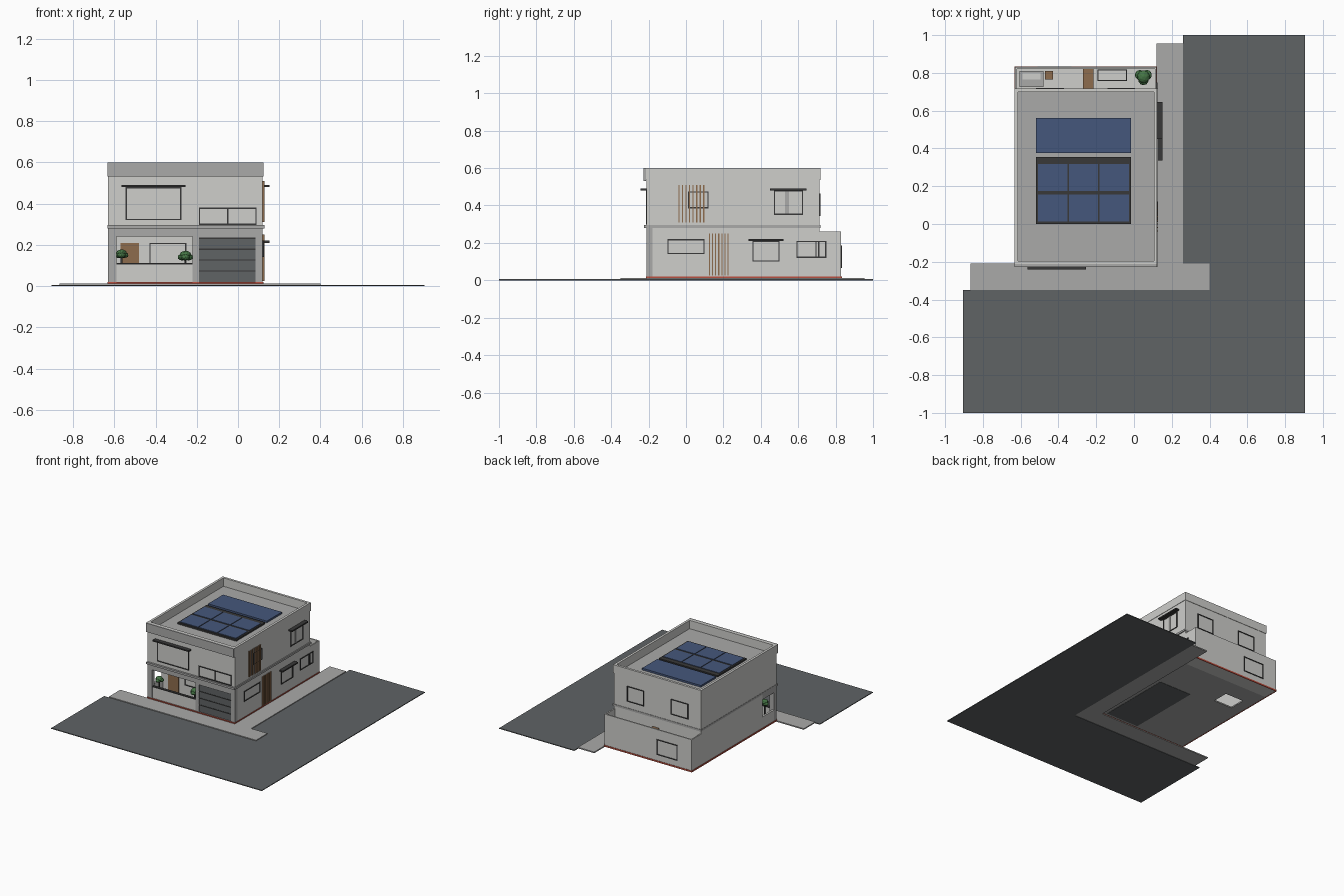
import bpy
import bmesh
from mathutils import Matrix, Vector

default_cube = bpy.data.objects.get("Cube")
if default_cube:
    bpy.data.objects.remove(default_cube, do_unlink=True)


def make_material(name, red, green, blue):
    material = bpy.data.materials.new(name)
    material.use_nodes = True
    colour = (red, green, blue, 1)
    material.diffuse_color = colour
    material.node_tree.nodes["Principled BSDF"].inputs["Base Color"].default_value = colour
    return material


white = make_material("white_plaster", .62, .62, .6)
grey = make_material("grey_concrete", .4, .4, .395)
asphalt = make_material("asphalt_grey", .115, .125, .13)
dark = make_material("dark_metal", .04, .04, .04)
blue = make_material("solar_blue", .06, .095, .2)
brown = make_material("warm_wood", .27, .15, .075)
green = make_material("leaf_green", .06, .18, .06)
red = make_material("red_plinth", .5, .08, .05)

# Main lines of the house
WEST, EAST, FRONT, REAR, YARD = -.63, .12, -.21, .715, .83
FLOOR, SLAB, UPPER, DECK, TOP = .02, .28, .295, .535, .6
THICK = .015
PORCH_BACK, PORCH_EAST, PORCH_SILL, PORCH_HEAD = -.04, -.2, .105, .24


def build_object(name, bm, material):
    mesh = bpy.data.meshes.new(name)
    bm.to_mesh(mesh)
    bm.free()
    mesh.materials.append(material)
    part = bpy.data.objects.new(name, mesh)
    bpy.context.collection.objects.link(part)
    return part


def boxes(name, material, *spans):
    """Each span is x range, y range, z range."""
    bm = bmesh.new()
    for xs, ys, zs in spans:
        low = Vector((xs[0], ys[0], zs[0]))
        high = Vector((xs[1], ys[1], zs[1]))
        size = Matrix.Diagonal(high - low).to_4x4()
        bmesh.ops.create_cube(bm, size=1, matrix=Matrix.Translation((low + high) / 2) @ size)
    return build_object(name, bm, material)


def ring(name, material, xs, ys, zs, thick):
    """Four walls around a rectangle."""
    (x0, x1), (y0, y1) = xs, ys
    return boxes(name, material,
                 ((x0, x0 + thick), ys, zs), ((x1 - thick, x1), ys, zs),
                 ((x0 + thick, x1 - thick), (y0, y0 + thick), zs),
                 ((x0 + thick, x1 - thick), (y1 - thick, y1), zs))


def on_wall(side, along, depth, zs):
    """Span on a wall: side is east, front, rear or a y position facing front."""
    if side == "east":
        return ((EAST, EAST + depth), along, zs)
    if side == "rear":
        return (along, (REAR, REAR + depth), zs)
    if side == "yard":
        return (along, (YARD, YARD + depth), zs)
    plane = FRONT if side == "front" else side
    return (along, (plane - depth, plane), zs)


def window(name, side, along, zs, bars=(), awning=False):
    a0, a1 = along
    z0, z1 = zs
    bar, depth = .006, .005
    spans = [((a0, a1), (z0, z0 + bar)), ((a0, a1), (z1 - bar, z1)),
             ((a0, a0 + bar), zs), ((a1 - bar, a1), zs)]
    spans += [((b - bar / 2, b + bar / 2), zs) for b in bars]
    boxes(name, dark, *[on_wall(side, a, depth, z) for a, z in spans])
    if awning:
        over = .02
        boxes(name + "_awning", dark,
              on_wall(side, (a0 - over, a1 + over), .032, (z1, z1 + .01)))


def slats(name, start, end, zs, count=7):
    step = (end - start) / (count - 1)
    boxes(name, brown, *[on_wall("east", (start + i * step - .003, start + i * step + .003), .008, zs)
                         for i in range(count)])


def bush(name, centre, radius, trunk_base):
    bm = bmesh.new()
    middle = Vector(centre)
    for dx, dy, dz, scale in ((0, 0, .3, .75), (.4, .2, 0, .6), (-.4, .2, 0, .6), (0, -.4, 0, .6)):
        spot = Matrix.Translation(middle + Vector((dx, dy, dz)) * radius)
        squash = Matrix.Diagonal((1, 1, .7, 1))
        bmesh.ops.create_icosphere(bm, subdivisions=2, radius=radius * scale, matrix=spot @ squash)
    build_object(name, bm, green)
    x, y, z = centre
    boxes(name + "_trunk", dark, ((x - .004, x + .004), (y - .004, y + .004), (trunk_base, z)))


# Ground
boxes("road", asphalt, ((-.905, .905), (-1, -.35), (0, .006)),
      ((.26, .905), (-.35, 1), (0, .006)))
boxes("pavement", grey, ((-.865, .4), (-.35, FRONT), (.003, .012)),
      ((EAST, .26), (FRONT, .955), (.003, .012)))

# Floor with a stair opening, and the red plinth strip
HOLE_X, HOLE_Y = (-.54, -.38), (.44, .57)
ground = (.01, FLOOR)
boxes("house_floor", grey, ((WEST, HOLE_X[0]), (FRONT, REAR), ground),
      ((HOLE_X[1], EAST), (FRONT, REAR), ground),
      (HOLE_X, (FRONT, HOLE_Y[0]), ground), (HOLE_X, (HOLE_Y[1], REAR), ground))
boxes("garage_floor", asphalt, ((-.19, .09), (-.19, .4), (.008, .022)))
ring("plinth", red, (WEST - .003, EAST + .003), (FRONT - .004, YARD + .003), (.008, FLOOR), .006)

# Ground storey walls
storey = (FLOOR, SLAB)
boxes("lower_walls", white,
      ((EAST - THICK, EAST), (FRONT + .03, REAR), storey),
      ((WEST, WEST + THICK), (PORCH_BACK, REAR), storey),
      ((WEST, EAST), (REAR - THICK, REAR), storey),
      ((WEST, PORCH_EAST), (PORCH_BACK, PORCH_BACK + THICK), storey),
      ((PORCH_EAST, PORCH_EAST + THICK), (FRONT + .03, .4), storey))

# Porch and garage frame
boxes("front_frame", grey,
      ((WEST, WEST + .04), (FRONT, FRONT + .03), storey),
      ((-.22, -.19), (FRONT, FRONT + .03), storey),
      ((.085, EAST), (FRONT, FRONT + .03), storey),
      ((WEST + .04, -.22), (FRONT, FRONT + .03), (PORCH_HEAD, SLAB)),
      ((-.19, .085), (FRONT, FRONT + .03), (.235, SLAB)),
      ((WEST, WEST + THICK), (FRONT + .03, PORCH_BACK), (PORCH_HEAD, SLAB)))
boxes("porch_low_wall", white,
      ((WEST + .04, -.22), (FRONT + .004, FRONT + .02), (FLOOR, PORCH_SILL)),
      ((WEST, WEST + THICK), (FRONT + .03, PORCH_BACK), (FLOOR, PORCH_SILL)))
boxes("porch_rail", dark,
      ((WEST + .04, -.22), (FRONT + .002, FRONT + .022), (PORCH_SILL, PORCH_SILL + .007)))
boxes("front_door", brown, on_wall(PORCH_BACK, (-.57, -.48), .006, (FLOOR, .21)))
window("porch_window", PORCH_BACK, (-.43, -.25), (.1, .21))
bush("porch_bush_right", (-.565, -.16, .15), .034, FLOOR)
bush("porch_bush_left", (-.255, -.165, .14), .038, FLOOR)
boxes("garage_door", asphalt, ((-.19, .085), (FRONT + .006, FRONT + .02), (FLOOR, .235)))
boxes("garage_door_grooves", dark,
      *[((-.19, .085), (FRONT + .003, FRONT + .008), (z, z + .006)) for z in (.07, .123, .176, .229)])

# Rear yard
yard_height = (FLOOR, .26)
boxes("yard_walls", white,
      ((WEST, WEST + .01), (REAR, YARD), yard_height),
      ((EAST - .01, EAST), (REAR, YARD), yard_height),
      ((WEST, EAST), (YARD - .01, YARD), yard_height),
      ((WEST, EAST), (REAR, YARD), ground))
boxes("yard_sink", grey, ((-.605, -.48), (.725, .81), (FLOOR, .14)))
boxes("yard_sink_basin", white, ((-.59, -.495), (.765, .8), (.14, .145)))
boxes("yard_stool", brown, ((-.47, -.43), (.765, .81), (FLOOR, .15)))
boxes("yard_door", brown, ((-.27, -.215), (REAR, .82), (FLOOR, .21)))
boxes("yard_washer", white, ((-.19, -.04), (.76, .815), (FLOOR, .13)))
ring("yard_washer_trim", dark, (-.192, -.038), (.758, .817), (.125, .132), .004)
bush("yard_bush", (.05, .78, .17), .045, FLOOR)

# Upper storey, slab and roof
ring("upper_walls", white, (WEST, EAST), (FRONT, REAR), (UPPER, TOP), THICK)
boxes("middle_slab", grey, ((WEST - .002, EAST + .008), (FRONT - .015, REAR + .003), (SLAB, UPPER)))
boxes("roof_deck", grey, ((WEST + THICK, EAST - THICK), (FRONT + THICK, REAR - THICK), (.52, DECK)))
ring("parapet_band", white, (WEST - .003, EAST + .003), (FRONT - .003, REAR + .003), (DECK, TOP), .006)
boxes("front_fascia", grey, ((WEST - .003, EAST + .003), (FRONT - .018, FRONT - .003), (DECK - .003, TOP)))

# Solar roof
PANEL_X = (-.52, -.015)
boxes("solar_frame", dark, (PANEL_X, (0, .355), (DECK, DECK + .012)))
boxes("plain_panel", blue, (PANEL_X, (.375, .56), (DECK, DECK + .014)))
cell = .155
boxes("solar_cells", blue,
      *[((x, x + cell), (y, y + .143), (DECK + .012, DECK + .016))
        for x in (-.508, -.345, -.182) for y in (.013, .175)])

# Windows
window("front_upper_window", "front", (-.545, -.275), (.32, .48), awning=True)
window("front_wide_window", "front", (-.19, .09), (.297, .38), bars=(-.05,))
window("east_garage_window", "east", (-.1, .1), (.14, .22))
window("east_middle_window", "east", (.355, .5), (.1, .21), awning=True)
window("east_yard_window", "east", (.59, .75), (.12, .21), bars=(.695, .71))
window("east_stair_window", "east", (.01, .12), (.385, .475))
window("east_upper_window", "east", (.47, .625), (.35, .48), awning=True)
boxes("east_upper_mullion", grey, on_wall("east", (.53, .55), .004, (.356, .474)))
window("yard_window", "yard", (-.51, -.33), (.065, .185))
window("rear_window_right", "rear", (-.52, -.37), (.345, .465))
window("rear_window_left", "rear", (-.14, .005), (.345, .465))

# Timber slats
slats("lower_slats", .125, .225, (.025, .25))
slats("upper_slats", -.037, .095, (.31, .51), 8)
